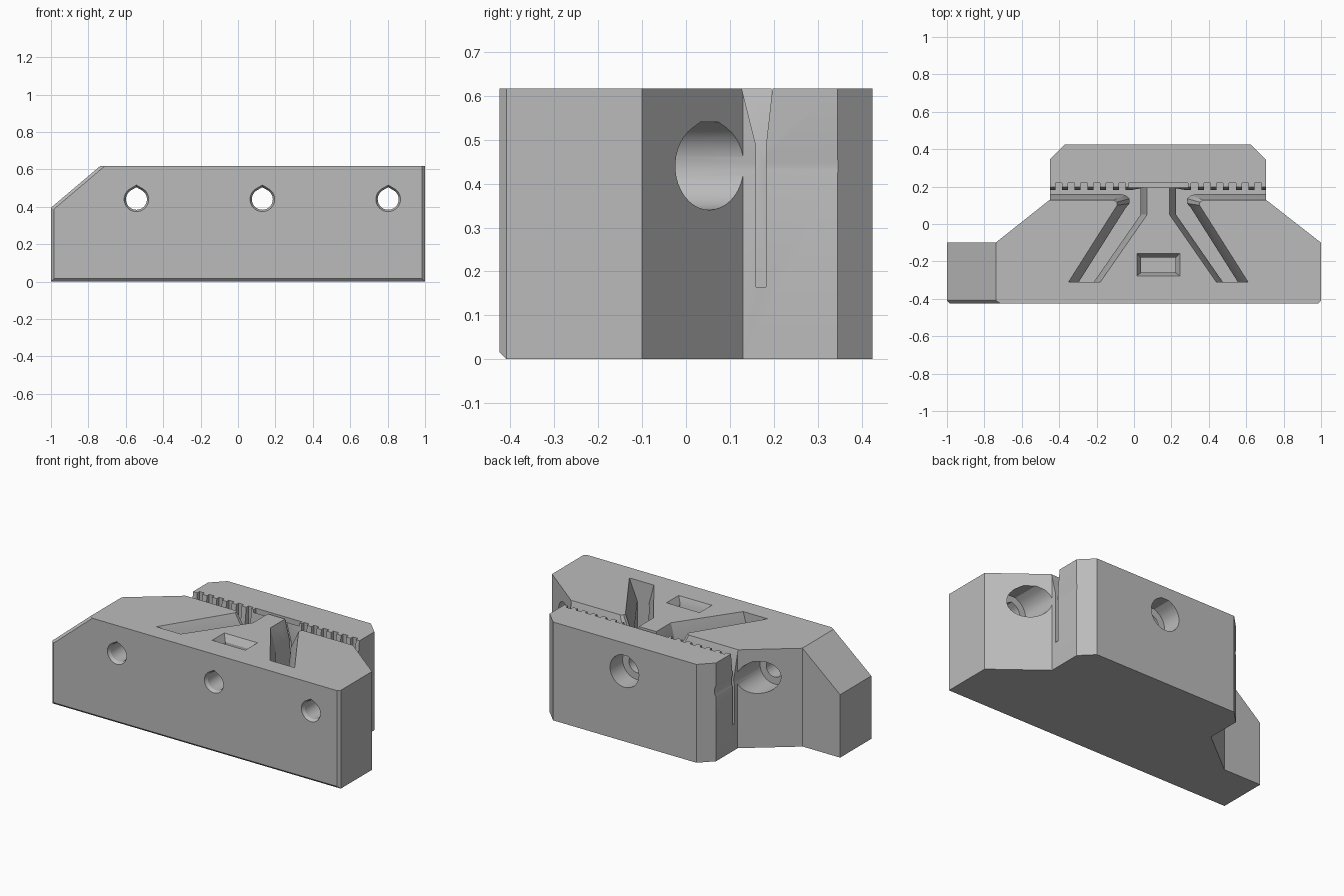
import bpy, bmesh, math
from mathutils import Vector

if "Cube" in bpy.data.objects:
    bpy.data.objects.remove(bpy.data.objects["Cube"], do_unlink=True)

TOP, FRONT, MID = 0.617, -0.425, 0.13      # block height, front plane, axis of the clamp
FLOOR, LIP = 0.165, 0.485                  # slot floor and start of its lead-in
SCREW_Z = 0.44

grey = bpy.data.materials.new("plain grey")
grey.use_nodes = True
colour = (0.5, 0.5, 0.5, 1)
grey.diffuse_color = colour
grey.node_tree.nodes["Principled BSDF"].inputs["Base Color"].default_value = colour


def loft(name, rings):
    """Solid through a stack of rings with equal point counts."""
    bm = bmesh.new()
    loops = [[bm.verts.new(p) for p in ring] for ring in rings]
    n = len(loops[0])
    for a, b in zip(loops, loops[1:]):
        for i in range(n):
            j = (i + 1) % n
            bm.faces.new((a[i], a[j], b[j], b[i]))
    bm.faces.new(loops[0])
    bm.faces.new(loops[-1])
    bmesh.ops.recalc_face_normals(bm, faces=bm.faces)
    mesh = bpy.data.meshes.new(name)
    bm.to_mesh(mesh)
    bm.free()
    mesh.materials.append(grey)
    ob = bpy.data.objects.new(name, mesh)
    bpy.context.collection.objects.link(ob)
    return ob


def flat(points, z):
    return [(x, y, z) for x, y in points]


def mirrored(points):
    return [(2 * MID - x, y) for x, y in points]


def cut(cutter):
    cutter.hide_render = True
    mod = body.modifiers.new("cut", "BOOLEAN")
    mod.operation, mod.solver, mod.object = "DIFFERENCE", "EXACT", cutter
    bpy.context.view_layer.objects.active = body
    bpy.ops.object.modifier_apply(modifier=mod.name)
    bpy.data.objects.remove(cutter, do_unlink=True)


def box(x0, x1, y0, y1, z0, z1):
    pts = [(x0, y0), (x1, y0), (x1, y1), (x0, y1)]
    return loft("box_cutter", [flat(pts, z0), flat(pts, z1)])


def funnel(low, high):
    """Straight slot that flares open near the top face."""
    cut(loft("slot_cutter", [flat(low, FLOOR), flat(low, LIP), flat(high, TOP), flat(high, 0.7)]))


def teardrop(x, y, r, pointed):
    """Round ring with a roofed top, facing along y."""
    pts = []
    for i in range(33):
        a = math.radians(120 + 300 * i / 32)
        pts.append((x + r * math.cos(a), y, SCREW_Z + r * math.sin(a)))
    if pointed:
        pts.append((x, y, SCREW_Z + r * 1.155))
    else:
        pts += [(x + 0.268 * r, y, SCREW_Z + r), (x - 0.268 * r, y, SCREW_Z + r)]
    return pts


# Main block from its plan outline
outline = [(-1, FRONT), (1, FRONT), (1, -0.1), (0.705, 0.13), (0.705, 0.345), (0.625, 0.425),
           (-0.37, 0.425), (-0.45, 0.345), (-0.45, 0.13), (-0.74, -0.1), (-1, -0.1)]
body = loft("clamp_block", [flat(outline, 0), flat(outline, TOP)])

# Sloped end, then small bevels round the front face except along its top
bm = bmesh.new()
bm.from_mesh(body.data)
res = bmesh.ops.bisect_plane(bm, geom=bm.verts[:] + bm.edges[:] + bm.faces[:],
                             plane_co=(-0.738, 0, TOP), plane_no=(-0.222, 0, 0.262), clear_outer=True)
bmesh.ops.holes_fill(bm, edges=[e for e in bm.edges if e.is_boundary], sides=0)
bmesh.ops.recalc_face_normals(bm, faces=bm.faces)
rim = [e for e in bm.edges
       if all(abs(v.co.y - FRONT) < 1e-4 for v in e.verts)
       and not all(v.co.z > TOP - 1e-3 for v in e.verts)]
bmesh.ops.bevel(bm, geom=rim, offset=0.016, segments=1, affect="EDGES", profile=0.5)
bm.to_mesh(body.data)
bm.free()

# Belt entry slots and diagonal slots, one set on each side of the central post
entry_low = [(-0.6, 0.16), (0.035, 0.16), (0.035, 0.182), (-0.6, 0.182)]
entry_high = [(-0.6, 0.127), (0.07, 0.127), (0.07, 0.197), (-0.6, 0.197)]
diag_low = [(-0.295, -0.31), (-0.215, -0.31), (0.035, 0.05), (0.035, 0.197), (-0.08, 0.161),
            (-0.045, 0.154), (-0.024, 0.135), (-0.024, 0.11), (-0.045, 0.085)]
diag_high = [(-0.35, -0.31), (-0.18, -0.31), (0.07, 0.05), (0.07, 0.197), (-0.14, 0.13),
             (-0.11, 0.128), (-0.092, 0.117), (-0.09, 0.1), (-0.1, 0.085)]
for side in (list, mirrored):
    funnel(side(entry_low), side(entry_high))
    funnel(side(diag_low), side(diag_high))

# Gap behind the post
cut(box(-0.03, 0.29, 0.195, 0.219, FLOOR, 0.7))

# Belt tooth grooves in the rear wall
for i in range(6):
    x = -0.403 + 0.068 * i
    for c in (x, 2 * MID - x):
        cut(box(c - 0.018, c + 0.018, 0.17, 0.219, FLOOR, 0.7))

# Nut pocket with a flared mouth
def rect(x0, x1, y0, y1):
    return [(x0, y0), (x1, y0), (x1, y1), (x0, y1)]

low, high = rect(0.038, 0.222, -0.26, -0.18), rect(0.015, 0.245, -0.277, -0.157)
cut(loft("nut_cutter", [flat(low, 0.34), flat(low, 0.575), flat(high, TOP), flat(high, 0.7)]))

# Screw holes with eased mouths and rear counterbores
for x, seat in ((MID - 0.673, -0.1), (MID, 0.3), (MID + 0.673, -0.1)):
    cut(loft("screw_cutter", [teardrop(x, FRONT - 0.05, 0.066, True), teardrop(x, FRONT, 0.066, True),
                              teardrop(x, FRONT + 0.02, 0.056, True), teardrop(x, 0.6, 0.056, True)]))
    cut(loft("head_cutter", [teardrop(x, seat, 0.1, False), teardrop(x, 0.6, 0.1, False)]))

# Smooth the bores, keep the edges crisp
bpy.ops.object.select_all(action="DESELECT")
body.select_set(True)
bpy.context.view_layer.objects.active = body
bpy.ops.object.shade_smooth_by_angle(angle=math.radians(25))
